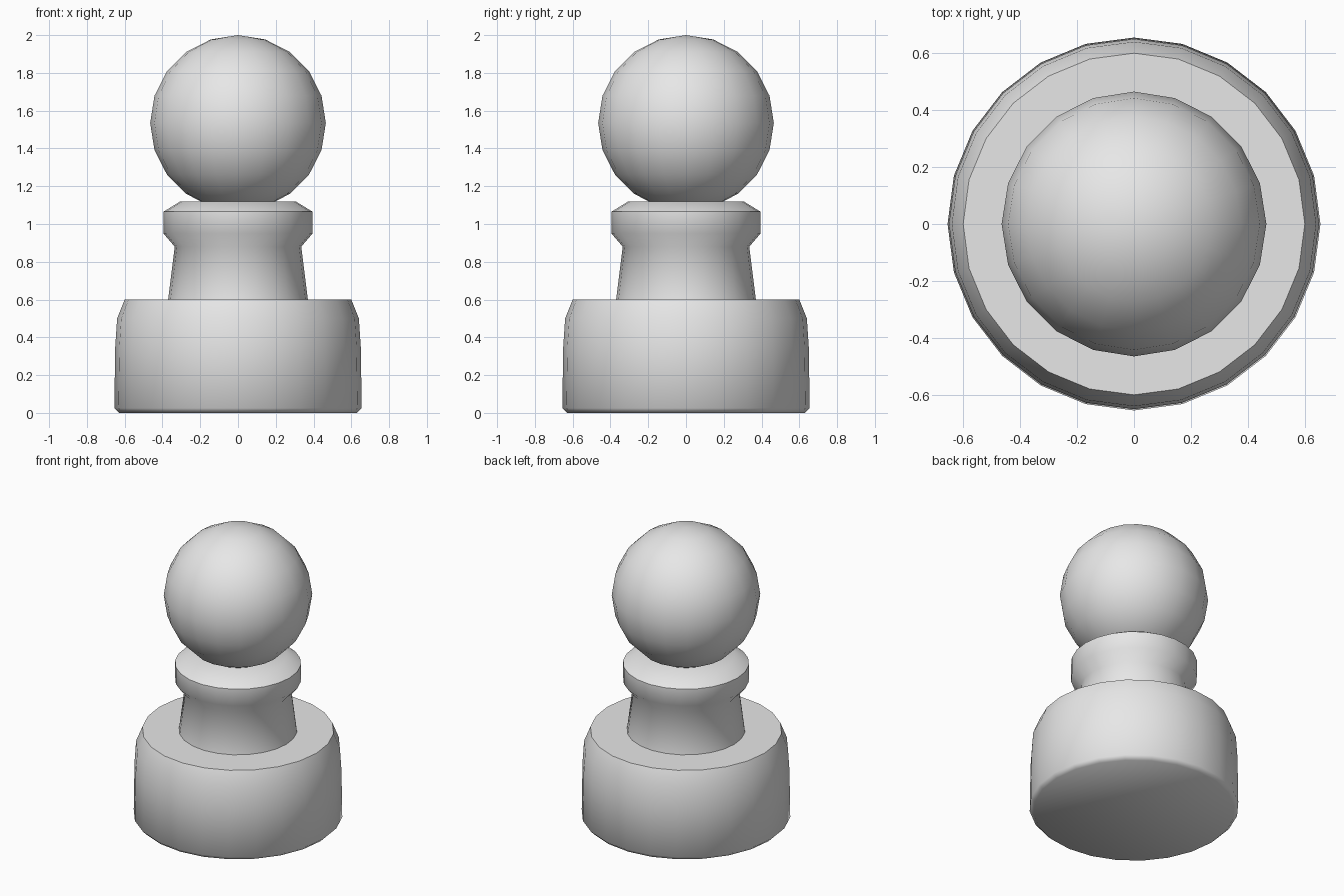
import bpy
import bmesh
import math
from mathutils import Matrix

cube = bpy.data.objects.get("Cube")
if cube:
    bpy.data.objects.remove(cube, do_unlink=True)

grey = bpy.data.materials.new("light_grey")
grey.use_nodes = True
colour = (0.8, 0.8, 0.8, 1.0)
grey.diffuse_color = colour
grey.node_tree.nodes["Principled BSDF"].inputs["Base Color"].default_value = colour


def finish(name, bm):
    """Turn a bmesh into a smooth-shaded object with crisp rims."""
    bmesh.ops.recalc_face_normals(bm, faces=bm.faces)
    mesh = bpy.data.meshes.new(name)
    bm.to_mesh(mesh)
    bm.free()
    mesh.materials.append(grey)
    obj = bpy.data.objects.new(name, mesh)
    bpy.context.collection.objects.link(obj)
    bpy.ops.object.select_all(action="DESELECT")
    obj.select_set(True)
    bpy.context.view_layer.objects.active = obj
    bpy.ops.object.shade_smooth_by_angle(angle=math.radians(50))


def lathe(name, profile, sides=24):
    """Revolve (radius, height) points about z and cap both ends."""
    bm = bmesh.new()
    rings = [[bm.verts.new((r * math.cos(math.tau * i / sides),
                            r * math.sin(math.tau * i / sides), z))
              for i in range(sides)] for r, z in profile]
    for low, high in zip(rings, rings[1:]):
        for i in range(sides):
            j = (i + 1) % sides
            bm.faces.new((low[i], low[j], high[j], high[i]))
    bm.faces.new(rings[0])
    bm.faces.new(rings[-1])
    finish(name, bm)


# Broad foot with a bevelled bottom and rounded shoulder
lathe("base", [(0.63, 0), (0.655, 0.025), (0.65, 0.35), (0.64, 0.5), (0.6, 0.6)])

# Tapered neck flaring into a collar
lathe("neck_and_collar", [(0.37, 0.6), (0.335, 0.88), (0.395, 0.95),
                          (0.395, 1.065), (0.305, 1.12)])

# Ball resting in the collar
ball = bmesh.new()
bmesh.ops.create_uvsphere(ball, u_segments=20, v_segments=10, radius=0.465,
                          matrix=Matrix.Translation((0, 0, 1.535)))
finish("head", ball)
